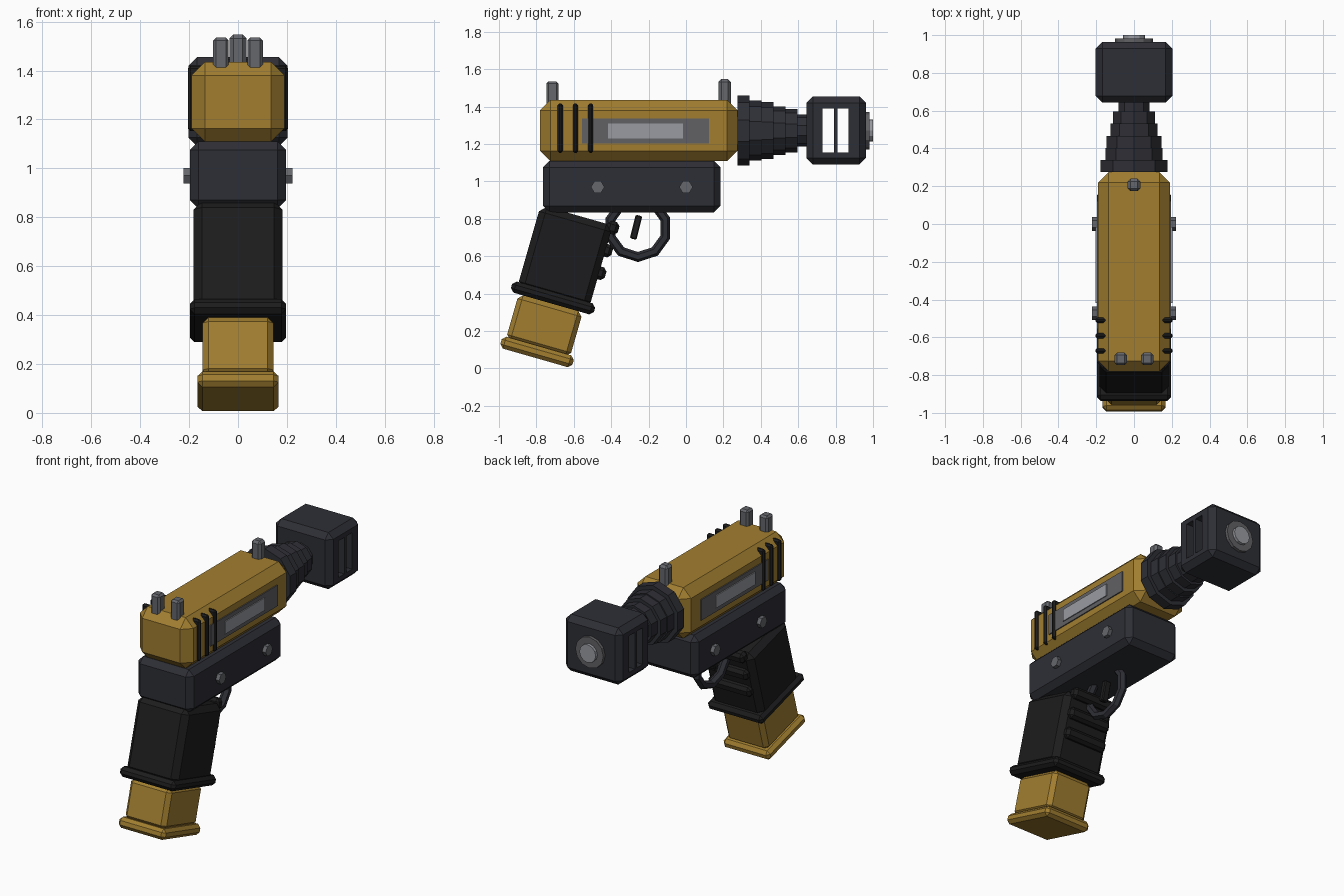
import bpy, math
from mathutils import Vector, Matrix

if "Cube" in bpy.data.objects:
    bpy.data.objects.remove(bpy.data.objects["Cube"])


def material(name, r, g, b):
    m = bpy.data.materials.new(name)
    m.diffuse_color = (r, g, b, 1)
    m.use_nodes = True
    m.node_tree.nodes["Principled BSDF"].inputs["Base Color"].default_value = m.diffuse_color
    return m


GOLD = material("gold", 0.36, 0.21, 0.03)
DARK = material("dark_metal", 0.027, 0.028, 0.036)
BLACK = material("black_rubber", 0.012, 0.012, 0.013)
STEEL = material("steel", 0.13, 0.135, 0.15)
PANEL = material("panel_grey", 0.12, 0.12, 0.13)
LIGHT = material("light_grey", 0.32, 0.33, 0.36)


def finish(name, mat, bevel=0):
    o = bpy.context.object
    o.name = name
    if mat:
        o.data.materials.append(mat)
    if bevel:
        b = o.modifiers.new("bevel", "BEVEL")
        b.width, b.segments, b.limit_method = bevel, 1, 'NONE'
    return o


def box(name, x, y, z, mat, bevel=0, tilt=0):
    """Box from (min, max) ranges, tilted about x through its centre."""
    r = (x, y, z)
    bpy.ops.mesh.primitive_cube_add(size=1, location=[(a + b) / 2 for a, b in r], rotation=(tilt, 0, 0))
    o = bpy.context.object
    o.data.transform(Matrix.Diagonal([b - a for a, b in r] + [1]))
    return finish(name, mat, bevel)


def tilted_box(name, half_x, u, w, mat, bevel):
    """Box in the slanted grip frame: u runs forward, w runs up the grip."""
    a = -TILT
    uc, wc = sum(u) / 2, sum(w) / 2
    y = GRIP_Y + uc * math.cos(a) - wc * math.sin(a)
    z = GRIP_Z + uc * math.sin(a) + wc * math.cos(a)
    hu, hw = (u[1] - u[0]) / 2, (w[1] - w[0]) / 2
    return box(name, (-half_x, half_x), (y - hu, y + hu), (z - hw, z + hw), mat, bevel, a)


def disc(name, y0, y1, radius, sides, mat, z=1.272):
    bpy.ops.mesh.primitive_cylinder_add(vertices=sides, radius=radius, depth=y1 - y0,
                                        location=(0, (y0 + y1) / 2, z), rotation=(math.pi / 2, 0, 0))
    return finish(name, mat)


# Slide and frame
box("slide", (-0.19, 0.19), (-0.78, 0.275), (1.108, 1.435), GOLD, 0.055)
box("frame", (-0.197, 0.197), (-0.765, 0.185), (0.835, 1.11), DARK, 0.035)

# Sights
box("front_sight", (-0.034, 0.034), (0.174, 0.24), (1.4, 1.547), STEEL, 0.015)
for s, side in ((-1, "left"), (1, "right")):
    c = s * 0.07
    box("rear_sight_" + side, (c - 0.032, c + 0.032), (-0.747, -0.681), (1.4, 1.535), STEEL, 0.012)

# Side panels, grip ribs and frame bolts on both sides
for s, side in ((-1, "left"), (1, "right")):
    def sx(a, b):
        return tuple(sorted((s * a, s * b)))
    box("side_panel_" + side, sx(0.17, 0.197), (-0.557, 0.123), (1.203, 1.337), PANEL)
    box("panel_inset_" + side, sx(0.17, 0.203), (-0.417, -0.016), (1.23, 1.31), LIGHT)
    for i in range(3):
        y = -0.672 + i * 0.081
        box(f"slide_rib_{side}_{i + 1}", sx(0.14, 0.205), (y - 0.014, y + 0.014), (1.153, 1.418), BLACK, 0.01)
    for i, y in enumerate((-0.472, 0.0)):
        bpy.ops.mesh.primitive_cylinder_add(vertices=6, radius=0.036, depth=0.06,
                                            location=(s * 0.192, y, 0.97), rotation=(0, math.pi / 2, 0))
        finish(f"frame_bolt_{side}_{i + 1}", STEEL)

# Slanted grip with collar, finger ridges and magazine
TILT = math.radians(16)
GRIP_Y, GRIP_Z = -0.711, 0.377
tilted_box("grip", 0.182, (-0.2, 0.2), (0, 0.46), BLACK, 0.035)
tilted_box("grip_collar", 0.197, (-0.231, 0.231), (-0.031, 0.031), BLACK, 0.02)
for i in range(3):
    w = 0.197 + i * 0.126
    tilted_box(f"finger_ridge_{i + 1}", 0.15, (0.17, 0.236), (w - 0.035, w + 0.035), BLACK, 0.018)
tilted_box("magazine", 0.145, (-0.182, 0.174), (-0.28, -0.03), GOLD, 0.025)
tilted_box("magazine_base", 0.166, (-0.203, 0.198), (-0.334, -0.268), GOLD, 0.02)

# Trigger and ring guard
bpy.ops.mesh.primitive_torus_add(major_segments=10, minor_segments=6, major_radius=0.154, minor_radius=0.027,
                                 location=(0, -0.257, 0.75), rotation=(0, math.pi / 2, 0))
finish("trigger_guard", DARK)
box("trigger", (-0.022, 0.022), (-0.285, -0.249), (0.69, 0.82), BLACK, 0.006, math.radians(-14))

# Stepped barrel
steps = (0.187, 0.16, 0.152, 0.13, 0.116, 0.085)
for i, r in enumerate(steps):
    y = 0.275 + i * 0.064
    disc(f"barrel_step_{i + 1}", y, y + (0.064 if i < 5 else 0.09), r, 10, DARK)

# Muzzle block with two slots cut through
muzzle = box("muzzle_block", (-0.203, 0.203), (0.643, 0.963), (1.091, 1.455), DARK, 0.035)
for i, (a, b) in enumerate(((0.73, 0.79), (0.81, 0.87))):
    cutter = box(f"slot_cutter_{i + 1}", (-0.4, 0.4), (a, b), (1.155, 1.39), None)
    cutter.hide_render = True
    cutter.hide_set(True)
    m = muzzle.modifiers.new("slot", "BOOLEAN")
    m.operation, m.object, m.solver = 'DIFFERENCE', cutter, 'EXACT'

# Muzzle ring and bore cap
disc("muzzle_ring", 0.94, 0.982, 0.1, 12, PANEL)
disc("muzzle_cap", 0.94, 1.0, 0.058, 12, LIGHT)
